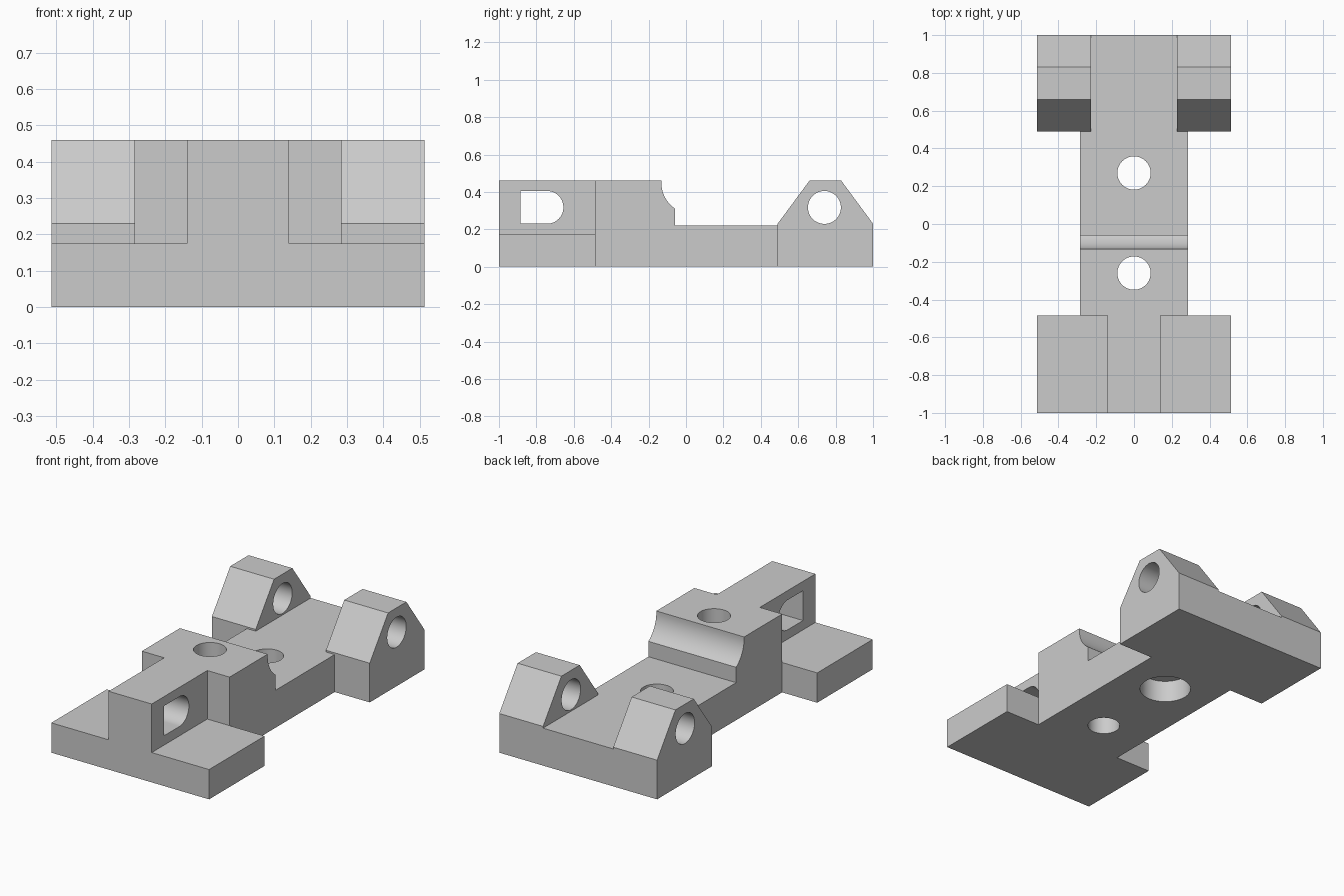
import bpy, bmesh, math
from mathutils import Matrix

old = bpy.data.objects.get("Cube")
if old:
    bpy.data.objects.remove(old, do_unlink=True)

grey = bpy.data.materials.new("plain grey")
grey.use_nodes = True
colour = (0.6, 0.6, 0.6, 1)
grey.diffuse_color = colour
grey.node_tree.nodes["Principled BSDF"].inputs["Base Color"].default_value = colour


def add_object(name, bm):
    bmesh.ops.recalc_face_normals(bm, faces=bm.faces[:])
    mesh = bpy.data.meshes.new(name)
    bm.to_mesh(mesh)
    bm.free()
    mesh.materials.append(grey)
    obj = bpy.data.objects.new(name, mesh)
    bpy.context.collection.objects.link(obj)
    return obj


def side_prism(name, profile, x0, x1):
    """Extrude a (y, z) outline along x."""
    bm = bmesh.new()
    face = bm.faces.new([bm.verts.new((x0, y, z)) for y, z in profile])
    out = bmesh.ops.extrude_face_region(bm, geom=[face])
    verts = [v for v in out["geom"] if isinstance(v, bmesh.types.BMVert)]
    bmesh.ops.translate(bm, verts=verts, vec=(x1 - x0, 0, 0))
    return add_object(name, bm)


def box(name, half_width, y0, y1, z0, z1):
    outline = [(y0, z0), (y1, z0), (y1, z1), (y0, z1)]
    return side_prism(name, outline, -half_width, half_width)


def upright_cylinder(name, y, radius, z0, z1):
    bm = bmesh.new()
    bmesh.ops.create_cone(bm, cap_ends=True, segments=64, radius1=radius, radius2=radius,
                          depth=z1 - z0, matrix=Matrix.Translation((0, y, (z0 + z1) / 2)))
    return add_object(name, bm)


def arc(cy, cz, r, start, end, steps):
    angles = [math.radians(start + (end - start) * i / steps) for i in range(steps + 1)]
    return [(cy + r * math.cos(a), cz + r * math.sin(a)) for a in angles]


def combine(target, other, operation):
    """Apply a boolean and discard the helper."""
    mod = target.modifiers.new(operation, "BOOLEAN")
    mod.operation = operation
    mod.solver = "EXACT"
    mod.object = other
    bpy.context.view_layer.objects.active = target
    bpy.ops.object.modifier_apply(modifier=mod.name)
    bpy.data.objects.remove(other, do_unlink=True)


WIDE, BODY, WEB = 0.5125, 0.285, 0.14
DECK, SHELF, TOP = 0.22, 0.175, 0.46

# Central body: tall block with a concave lip stepping down to the low deck
lip = arc(0.037, 0.45, 0.169, 180, 235.8, 16)
body = [(-0.485, 0), (0.6, 0), (0.6, DECK), (-0.058, DECK)] + lip[::-1] + [(-0.132, TOP), (-0.485, TOP)]
bracket = side_prism("hinge_bracket", body, -BODY, BODY)

# Front shelf, upright web and rear plate
combine(bracket, box("front_shelf", WIDE, -1, -0.485, 0, SHELF), "UNION")
combine(bracket, box("front_web", WEB, -1, -0.4, 0, TOP), "UNION")
combine(bracket, box("rear_plate", WIDE, 0.49, 1, 0, DECK), "UNION")

# Pair of rear lugs
lug = [(0.49, 0), (1, 0), (1, 0.23), (0.83, TOP), (0.66, TOP), (0.49, 0.23)]
for side in (-1, 1):
    combine(bracket, side_prism("rear_lug", lug, side * 0.228, side * WIDE), "UNION")

# Cross holes: round pin hole in the lugs, D-shaped slot in the web
pin = arc(0.74, 0.317, 0.088, 0, 354.375, 63)
slot = [(-0.885, 0.405), (-0.885, 0.23)] + arc(-0.743, 0.3175, 0.0875, -90, 90, 32)
for outline in (pin, slot):
    combine(bracket, side_prism("cross_cutter", outline, -1, 1), "DIFFERENCE")

# Vertical bolt holes, the rear one counterbored from below
for y in (-0.26, 0.27):
    combine(bracket, upright_cylinder("bolt_cutter", y, 0.088, -0.1, 0.6), "DIFFERENCE")
combine(bracket, upright_cylinder("counterbore_cutter", 0.27, 0.14, -0.1, 0.13), "DIFFERENCE")

bpy.ops.object.select_all(action="DESELECT")
bracket.select_set(True)
bpy.context.view_layer.objects.active = bracket
bpy.ops.object.shade_smooth_by_angle(angle=math.radians(30))
